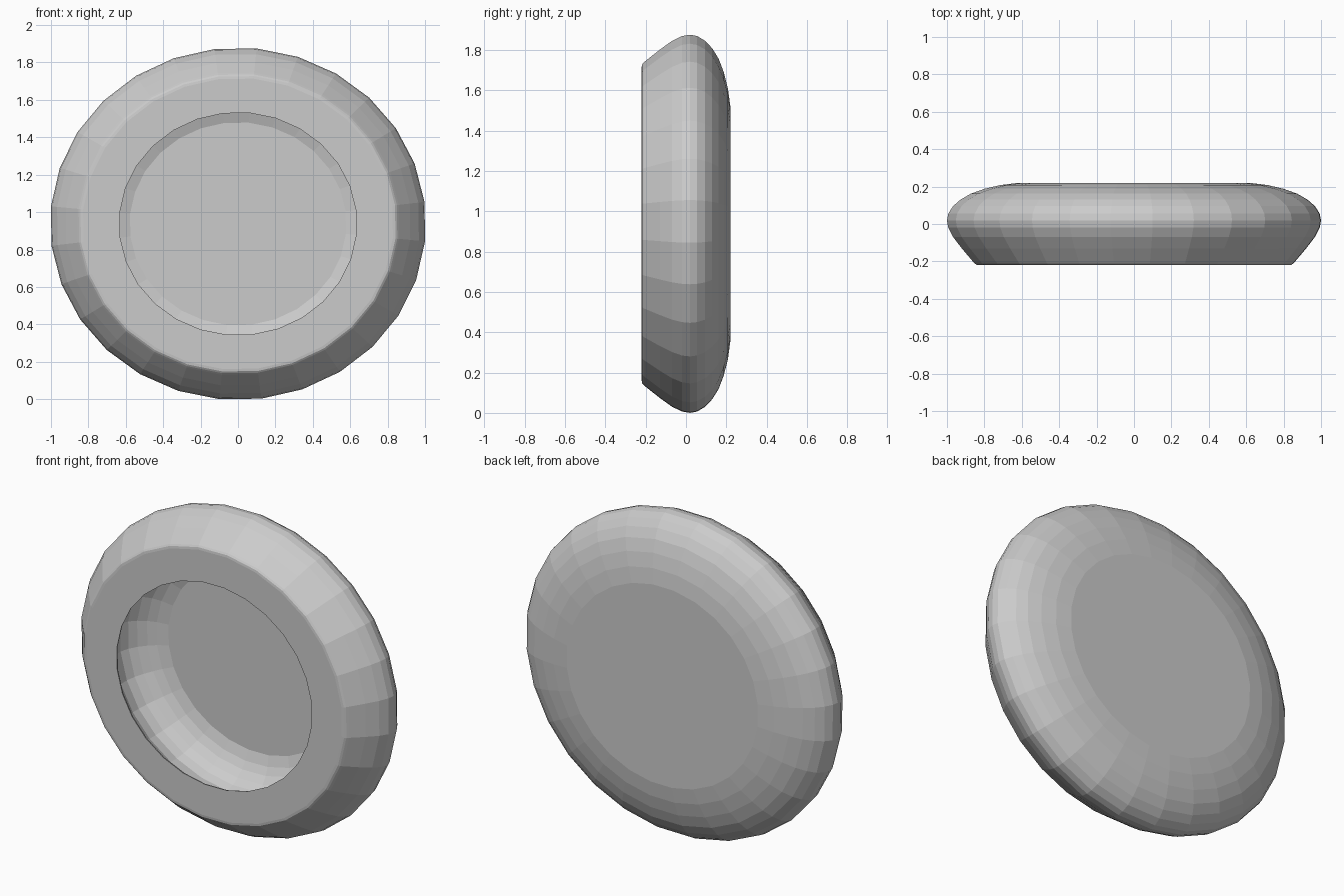
import bpy, bmesh, math

if "Cube" in bpy.data.objects:
    bpy.data.objects.remove(bpy.data.objects["Cube"])

SIDES = 28
RX, RZ = 1.005, 0.942      # slightly oval outline
CZ = 0.9375
TURN = math.radians(5.7)   # seam offset from the top

# profile as (depth y, radius), from back centre round the rim to the inner floor
outer = [(0.22, 0.62), (0.208, 0.715), (0.188, 0.80), (0.162, 0.873), (0.13, 0.928),
         (0.095, 0.968), (0.055, 0.993), (0.02, 1.0), (-0.02, 0.993), (-0.07, 0.967),
         (-0.13, 0.921), (-0.20, 0.862), (-0.211, 0.852), (-0.218, 0.842), (-0.22, 0.828)]
inner = [(-0.22, 0.632), (-0.21, 0.635), (-0.17, 0.69), (-0.11, 0.74), (-0.05, 0.768),
         (0.01, 0.772), (0.06, 0.755), (0.10, 0.725), (0.135, 0.685), (0.16, 0.64),
         (0.18, 0.577)]


def ring(bm, y, r):
    verts = []
    for i in range(SIDES):
        a = TURN + i * math.tau / SIDES
        verts.append(bm.verts.new((RX * r * math.sin(a), y, CZ + RZ * r * math.cos(a))))
    return verts


# hollow dish with an open front lip
bm = bmesh.new()
rings = [ring(bm, y, r) for y, r in outer + inner]
for a, b in zip(rings, rings[1:]):
    for i in range(SIDES):
        j = (i + 1) % SIDES
        bm.faces.new((a[i], a[j], b[j], b[i]))
bm.faces.new(rings[0][::-1])   # back
bm.faces.new(rings[-1])        # inner floor
bmesh.ops.recalc_face_normals(bm, faces=bm.faces)

mesh = bpy.data.meshes.new("round_dish")
bm.to_mesh(mesh)
bm.free()
dish = bpy.data.objects.new("round_dish", mesh)
bpy.context.collection.objects.link(dish)
